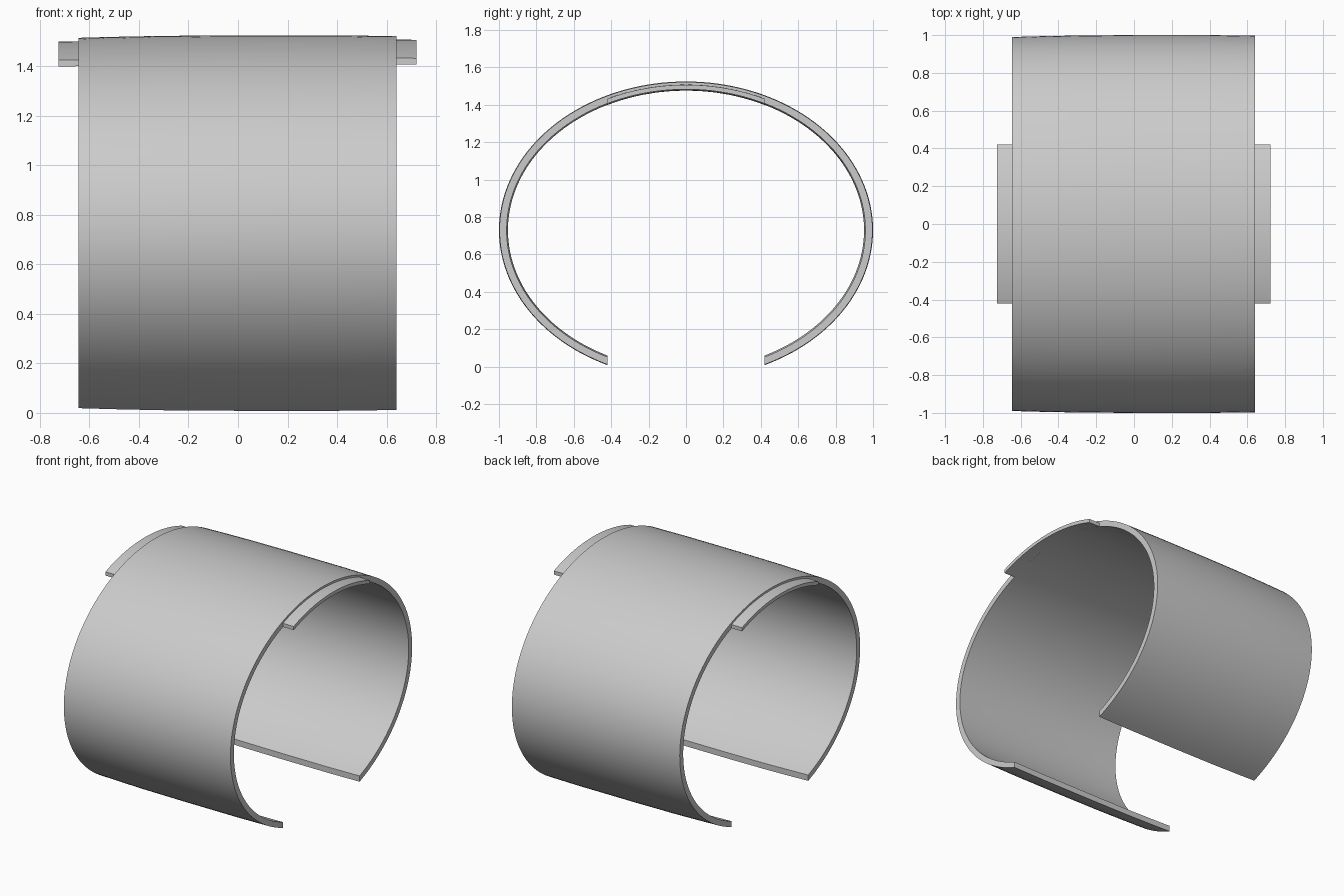
import bpy
import bmesh
from math import asin, cos, pi, sin

cube = bpy.data.objects.get("Cube")
if cube:
    bpy.data.objects.remove(cube, do_unlink=True)

CENTRE_Z = 0.73
RADIUS_Y, RADIUS_Z = 1.0, 0.795   # outer ellipse half sizes
WALL = 0.038
HALF_OPENING = 0.42               # half width of the gap and of the tabs

grey = bpy.data.materials.new("plain_grey")
grey.use_nodes = True
grey.diffuse_color = (0.6, 0.6, 0.6, 1)
grey.node_tree.nodes["Principled BSDF"].inputs["Base Color"].default_value = (0.6, 0.6, 0.6, 1)


def arc(x, inset, segments, over_gap):
    """Elliptical arc at x, ending on the vertical planes of the opening."""
    ry, rz = RADIUS_Y - inset, RADIUS_Z - inset
    limit = asin(HALF_OPENING / ry)
    if not over_gap:
        limit = pi - limit
    angles = [limit * (2 * i / segments - 1) for i in range(segments + 1)]
    return [(x, ry * sin(a), CENTRE_Z + rz * cos(a)) for a in angles]


def curved_plate(name, stations, outer, inner, segments, over_gap):
    """Loft a closed band section through stations of (x, inward draw)."""
    bm = bmesh.new()
    rings = []
    for x, draw in stations:
        top = arc(x, draw + outer, segments, over_gap)
        under = arc(x, draw + inner, segments, over_gap)
        rings.append([bm.verts.new(p) for p in top + under[::-1]])
    count = len(rings[0])
    for a, b in zip(rings, rings[1:]):
        for i in range(count):
            j = (i + 1) % count
            bm.faces.new((a[i], a[j], b[j], b[i]))
    # End caps follow the band as strips of quads
    for ring in (rings[0], rings[-1]):
        for i in range(segments):
            bm.faces.new((ring[i], ring[i + 1], ring[count - 2 - i], ring[count - 1 - i]))
    bmesh.ops.recalc_face_normals(bm, faces=bm.faces)
    mesh = bpy.data.meshes.new(name)
    bm.to_mesh(mesh)
    bm.free()
    mesh.materials.append(grey)
    obj = bpy.data.objects.new(name, mesh)
    bpy.context.collection.objects.link(obj)
    bpy.ops.object.select_all(action="DESELECT")
    obj.select_set(True)
    bpy.context.view_layer.objects.active = obj
    bpy.ops.object.shade_smooth_by_angle(angle=pi / 6)
    return obj


# Open sleeve, drawn in slightly towards its ends
profile = [(-0.645, 0.01), (-0.5, 0.006), (-0.3, 0.002), (0, 0), (0.4, 0), (0.64, 0.003)]
curved_plate("open_sleeve", profile, 0, WALL, 128, False)

# Thin locating tabs continuing the inside of the sleeve at each end
curved_plate("right_tab", [(-0.725, 0.011), (-0.645, 0.01)], 0.014, WALL, 32, True)
curved_plate("left_tab", [(0.64, 0.003), (0.722, 0.004)], 0.014, WALL, 32, True)
